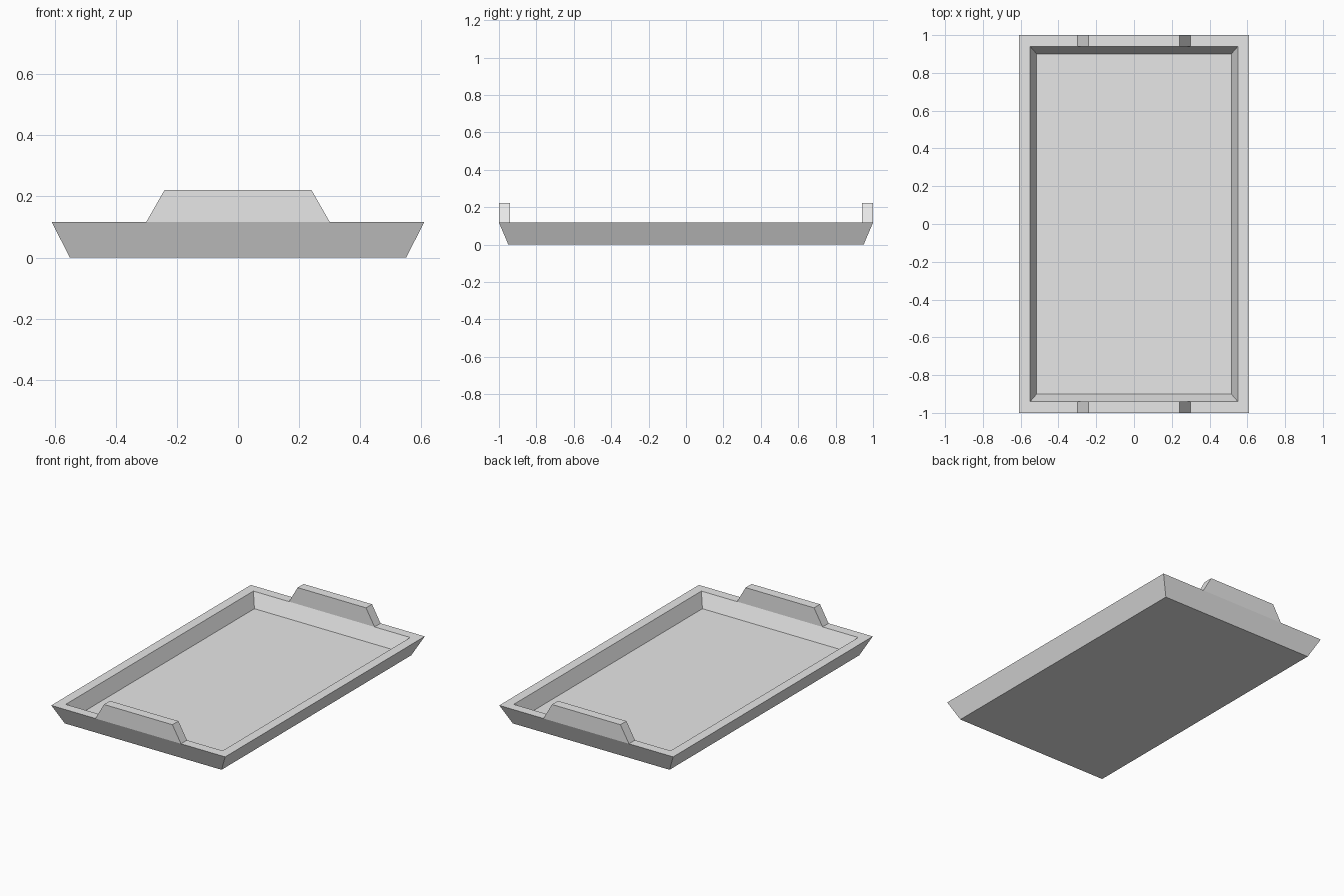
import bpy, bmesh

cube = bpy.data.objects.get("Cube")
if cube:
    bpy.data.objects.remove(cube, do_unlink=True)

grey = bpy.data.materials.new("light grey")
grey.use_nodes = True
colour = (0.8, 0.8, 0.8, 1)
grey.diffuse_color = colour
grey.node_tree.nodes["Principled BSDF"].inputs["Base Color"].default_value = colour

RIM_Z = 0.117


def loft(name, rings):
    """Join a stack of four-cornered rings into a closed solid."""
    bm = bmesh.new()
    loops = [[bm.verts.new(p) for p in ring] for ring in rings]
    for a, b in zip(loops, loops[1:]):
        for i in range(4):
            j = (i + 1) % 4
            bm.faces.new((a[i], a[j], b[j], b[i]))
    bm.faces.new(loops[0][::-1])
    bm.faces.new(loops[-1])
    bmesh.ops.recalc_face_normals(bm, faces=bm.faces)
    mesh = bpy.data.meshes.new(name)
    bm.to_mesh(mesh)
    bm.free()
    mesh.materials.append(grey)
    obj = bpy.data.objects.new(name, mesh)
    bpy.context.collection.objects.link(obj)


def rectangle(x, y0, y1, z):
    return [(-x, y0, z), (x, y0, z), (x, y1, z), (-x, y1, z)]


# Tray: flared outside, flat rim, sloped inside walls and floor
tray_profile = [(0.55, 0.95, 0), (0.61, 1, RIM_Z), (0.55, 0.94, RIM_Z), (0.515, 0.9, 0.03)]
loft("tray", [rectangle(x, -y, y, z) for x, y, z in tray_profile])

# Tapered handles standing on the two short rims
for name, side in (("front_handle", -1), ("back_handle", 1)):
    y0, y1 = sorted((side * 0.94, side))
    loft(name, [rectangle(0.3, y0, y1, RIM_Z), rectangle(0.24, y0, y1, 0.222)])
